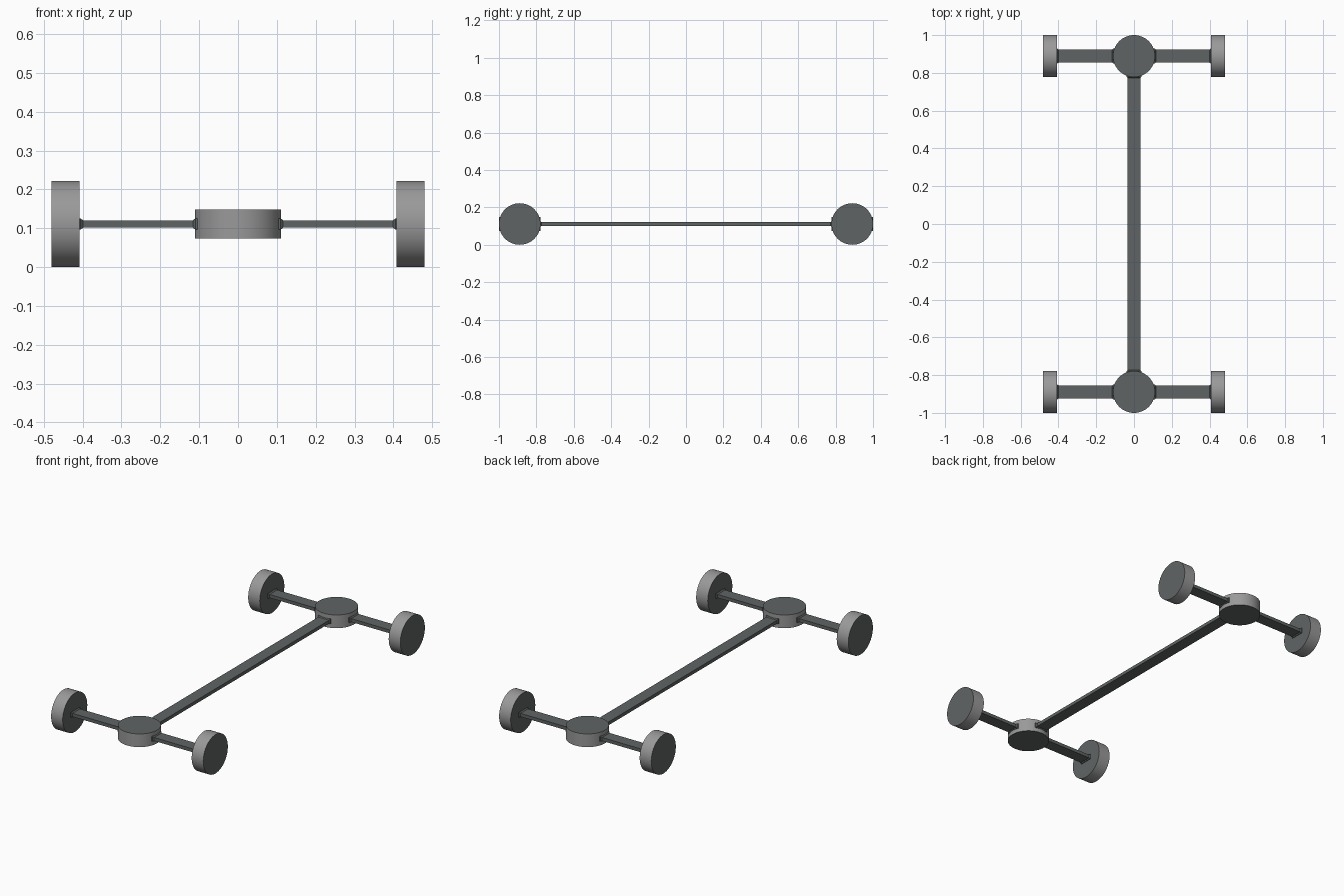
import bpy, bmesh, math
from mathutils import Matrix, Vector

if "Cube" in bpy.data.objects:
    bpy.data.objects.remove(bpy.data.objects["Cube"])

R, CZ, HY = 0.111, 0.111, 0.889   # disc radius, centre height, hub offset


def material(name, rgb):
    m = bpy.data.materials.new(name)
    m.diffuse_color = (*rgb, 1)
    m.use_nodes = True
    m.node_tree.nodes["Principled BSDF"].inputs["Base Color"].default_value = m.diffuse_color
    return m


DARK = material("dark grey", (0.115, 0.127, 0.127))
LIGHT = material("light grey", (0.32, 0.32, 0.325))


def finish(bm, name):
    bmesh.ops.recalc_face_normals(bm, faces=bm.faces)
    me = bpy.data.meshes.new(name)
    bm.to_mesh(me)
    bm.free()
    me.materials.append(DARK)
    me.materials.append(LIGHT)
    ob = bpy.data.objects.new(name, me)
    bpy.context.collection.objects.link(ob)
    return ob


def disc(name, centre, depth, axis):
    """Cylinder with dark caps and a light smooth rim."""
    bm = bmesh.new()
    bmesh.ops.create_cone(bm, cap_ends=True, segments=64, radius1=R, radius2=R, depth=depth)
    for f in bm.faces:
        rim = len(f.verts) == 4
        f.material_index = int(rim)
        f.smooth = rim
    for e in bm.edges:
        e.smooth = all(f.smooth for f in e.link_faces)
    rot = Matrix.Rotation(math.pi / 2, 4, 'Y') if axis == 'X' else Matrix()
    bm.transform(Matrix.Translation(centre) @ rot)
    finish(bm, name)


def bar(name, start, end, flare_start, flare_end):
    """Flat bar lofted through rectangles, with small flared collars at both ends."""
    a, b = Vector(start), Vector(end)
    d = (b - a).normalized()
    side, up = d.cross(Vector((0, 0, 1))), Vector((0, 0, 1))
    w, h, g = 0.034, 0.0095, 0.005
    length = (b - a).length
    stations = [(0, g), (flare_start, g), (flare_start + 0.006, 0),
                (length - flare_end - 0.006, 0), (length - flare_end, g), (length, g)]
    bm = bmesh.new()
    rings = []
    for t, grow in stations:
        rings.append([bm.verts.new(a + d * t + side * sx * (w + grow) + up * sz * (h + grow))
                      for sx, sz in ((-1, -1), (1, -1), (1, 1), (-1, 1))])
    for r0, r1 in zip(rings, rings[1:]):
        for i in range(4):
            j = (i + 1) % 4
            bm.faces.new((r0[i], r0[j], r1[j], r1[i]))
    bm.faces.new(rings[0])
    bm.faces.new(rings[-1])
    finish(bm, name)


for y, end in ((-HY, "front"), (HY, "back")):
    disc(f"{end}_hub", (0, y, CZ), 0.075, 'Z')
    for s, hand in ((-1, "left"), (1, "right")):
        disc(f"{end}_{hand}_wheel", (s * 0.444, y, CZ), 0.073, 'X')
        bar(f"{end}_{hand}_axle", (s * 0.09, y, CZ), (s * 0.415, y, CZ), 0.02, 0.01)

# long beam joining the two hubs
bar("centre_beam", (0, -HY + 0.09, CZ), (0, HY - 0.09, CZ), 0.02, 0.02)
